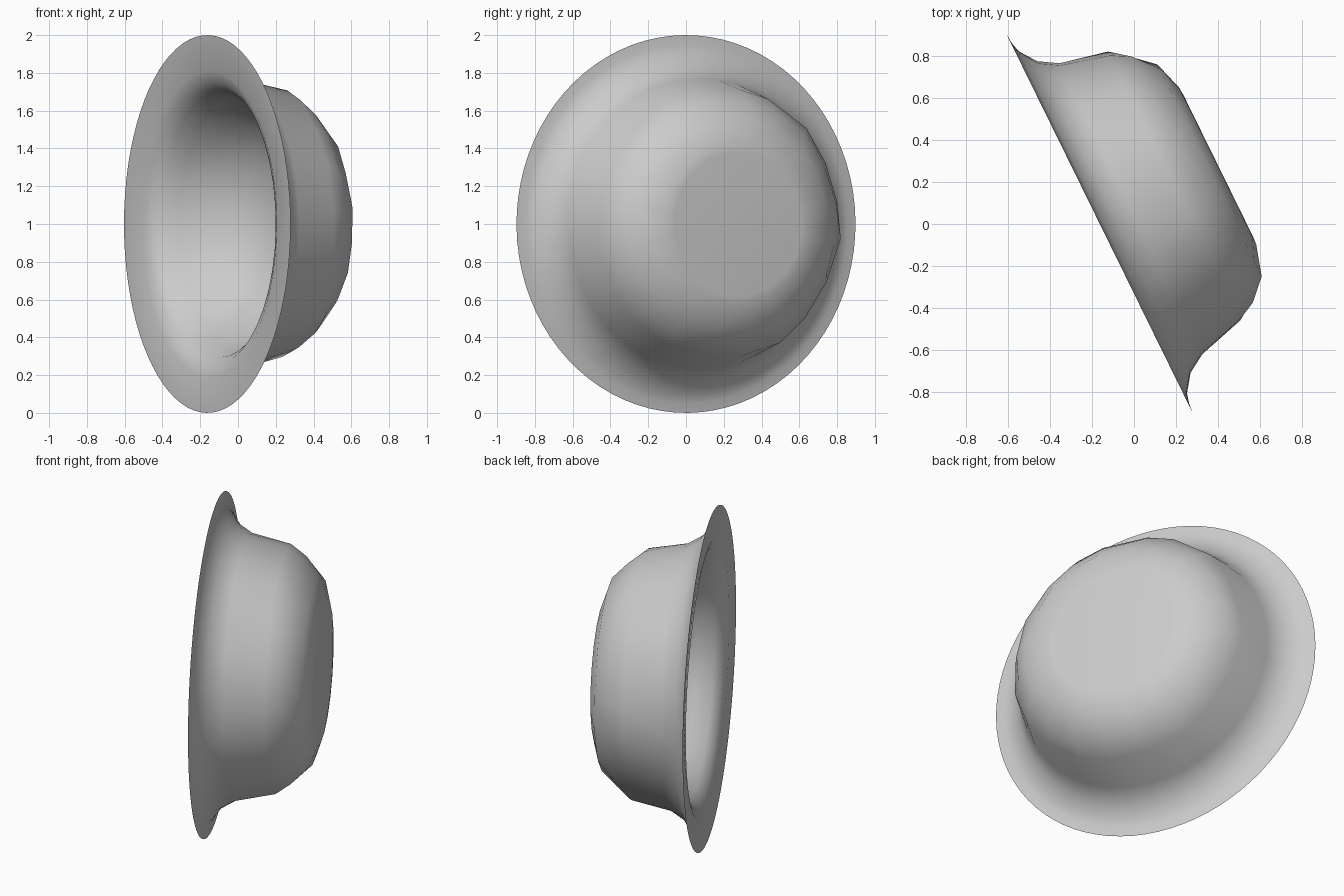
import bpy, bmesh, random
from math import sin, cos, tau, radians
from mathutils import Matrix, Vector

cube = bpy.data.objects.get("Cube")
if cube:
    bpy.data.objects.remove(cube)
random.seed(4)

# Plain grey finish
grey = bpy.data.materials.new("plain grey")
grey.use_nodes = True
colour = (0.6, 0.6, 0.6, 1)
grey.diffuse_color = colour
grey.node_tree.nodes["Principled BSDF"].inputs["Base Color"].default_value = colour

# Rings as (radius, depth, sides): the round rim steps down to a coarse body
OUTER = [(1, 0, 80), (0.95, 0.005, 80), (0.905, 0.017, 80), (0.825, 0.075, 40),
         (0.77, 0.165, 40), (0.715, 0.397, 20), (0.655, 0.487, 20), (0.56, 0.58, 20),
         (0.42, 0.624, 20), (0.38, 0.627, 20)]
INNER = [(1, 0, 80), (0.81, 0.01, 80), (0.75, 0.035, 40), (0.705, 0.08, 40),
         (0.67, 0.17, 40), (0.615, 0.3, 20), (0.52, 0.43, 20), (0.38, 0.53, 20),
         (0.24, 0.57, 20)]


def ring(bm, radius, depth, sides):
    """One ring of points; the coarse body rings are slightly hand-beaten."""
    wobble = 0.01 if sides == 20 and radius > 0.45 else 0
    points = []
    for i in range(sides):
        r = radius + random.uniform(-wobble, wobble)
        a = tau * i / sides + random.uniform(-wobble, wobble) * 5
        points.append(bm.verts.new((r * cos(a), r * sin(a), depth)))
    return points


def join_rings(bm, a, b):
    """Join ring a to ring b, which has as many or half as many sides."""
    step = len(a) // len(b)
    for i in range(len(b)):
        j = (i + 1) % len(b)
        fine = [a[(i * step + k) % len(a)] for k in range(step + 1)]
        if step == 1:
            bm.faces.new((fine[0], fine[1], b[j], b[i]))
        else:
            bm.faces.new((fine[0], fine[1], b[i]))
            bm.faces.new((fine[1], b[j], b[i]))
            bm.faces.new((fine[1], fine[2], b[j]))


# Outer shell and hollow inside share the thin rim edge
bm = bmesh.new()
edge = ring(bm, *OUTER[0])
for profile in (OUTER, INNER):
    last = edge
    for spec in profile[1:]:
        new = ring(bm, *spec)
        join_rings(bm, last, new)
        last = new
    bm.faces.new(last)
bmesh.ops.recalc_face_normals(bm, faces=bm.faces)

# Stand the dish on its rim, turned so the base points left and back
axis = Vector((0.897, 0.441, 0)).normalized()
turn = Vector((0, 0, 1)).rotation_difference(axis).to_matrix().to_4x4()
bm.transform(Matrix.Translation((-0.1625, 0, 1)) @ turn)

mesh = bpy.data.meshes.new("dish")
bm.to_mesh(mesh)
bm.free()
mesh.materials.append(grey)
dish = bpy.data.objects.new("dish", mesh)
bpy.context.collection.objects.link(dish)

# Soft shading across the body, sharp only at the rim edge
bpy.ops.object.select_all(action='DESELECT')
dish.select_set(True)
bpy.context.view_layer.objects.active = dish
bpy.ops.object.shade_smooth_by_angle(angle=radians(45))
